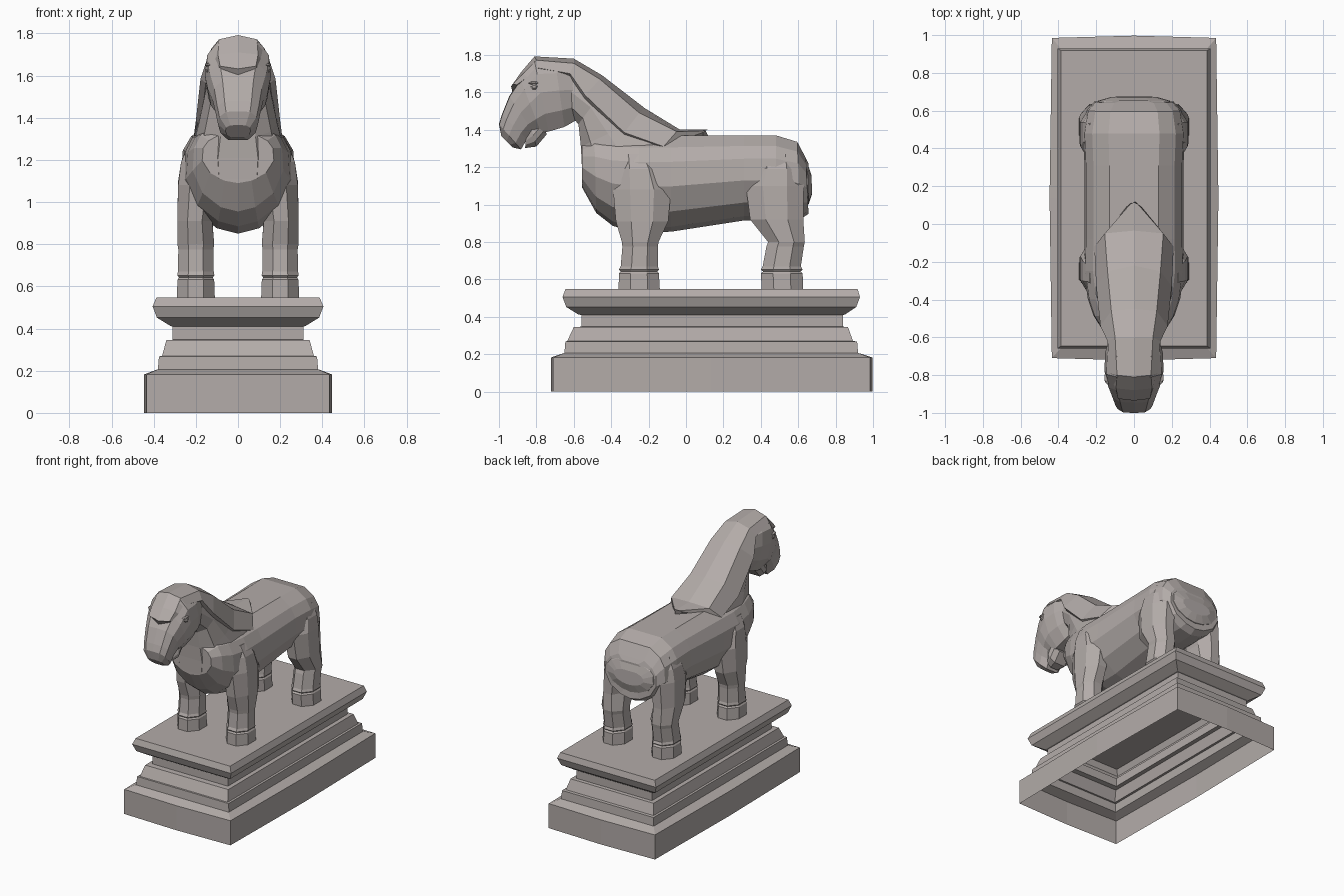
import bpy, bmesh, math
from mathutils import Vector

stone = bpy.data.materials.new("warm grey stone")
stone.diffuse_color = (0.45, 0.41, 0.395, 1)


def skin(name, rings, cap_start=True, cap_end=True, mirror=False):
    """Join closed rings of points into one flat-shaded part."""
    bm = bmesh.new()
    loops = [[bm.verts.new(p) for p in r] for r in rings]
    n = len(loops[0])
    for a, b in zip(loops, loops[1:]):
        for i in range(n):
            j = (i + 1) % n
            bm.faces.new((a[i], a[j], b[j], b[i]))
    if cap_start:
        bm.faces.new(loops[0])
    if cap_end:
        bm.faces.new(loops[-1])
    bmesh.ops.recalc_face_normals(bm, faces=bm.faces)
    me = bpy.data.meshes.new(name)
    bm.to_mesh(me)
    bm.free()
    me.materials.append(stone)
    ob = bpy.data.objects.new(name, me)
    bpy.context.collection.objects.link(ob)
    if mirror:
        ob.modifiers.new("mirror", 'MIRROR').use_mirror_merge = False
    return ob


def spans(sections, profile):
    """Rings from (bottom y, bottom z, top y, top z, half width)."""
    rings = []
    for yb, zb, yt, zt, w in sections:
        b, t = Vector((0, yb, zb)), Vector((0, yt, zt))
        right = [b.lerp(t, (v + 1) / 2) + Vector((u * w, 0, 0)) for u, v in profile]
        left = [Vector((-p.x, p.y, p.z)) for p in reversed(right) if p.x > 1e-6]
        rings.append(right + left)
    return rings


def leg(name, sections):
    """Eight-sided leg from (z, centre x, centre y, half x, half y)."""
    k = 1 / math.cos(math.pi / 8)
    rings = []
    for z, cx, cy, rx, ry in sections:
        angles = [math.pi / 8 + i * math.pi / 4 for i in range(8)]
        rings.append([(cx + k * rx * math.cos(a), cy + k * ry * math.sin(a), z) for a in angles])
    skin(name, rings, mirror=True)


# Stepped plinth, hollow underneath: (z, half width, front y, back y, side bow)
steps = [
    (0.0, 0.435, -0.71, 0.985, 0.012), (0.182, 0.435, -0.71, 0.985, 0.012),
    (0.207, 0.38, -0.65, 0.92, 0), (0.268, 0.375, -0.645, 0.915, 0),
    (0.27, 0.36, -0.635, 0.893, 0), (0.345, 0.34, -0.60, 0.866, 0),
    (0.347, 0.31, -0.56, 0.84, 0), (0.41, 0.31, -0.56, 0.84, 0),
    (0.412, 0.32, -0.575, 0.85, 0), (0.452, 0.385, -0.64, 0.91, 0),
    (0.505, 0.405, -0.66, 0.93, 0), (0.548, 0.387, -0.645, 0.918, 0),
]
rings = []
for z, w, y0, y1, b in steps:
    ym = (y0 + y1) / 2
    rings.append([(w, y0, z), (w + b, ym, z), (w, y1, z), (0, y1 + b, z),
                  (-w, y1, z), (-w - b, ym, z), (-w, y0, z), (0, y0 - b, z)])
skin("plinth", rings, cap_start=False)

# Barrel of the body, rump to chest
body_profile = [(0, -1), (0.38, -0.9), (0.78, -0.58), (1, -0.06),
                (0.97, 0.45), (0.82, 0.75), (0.5, 1)]
skin("body", spans([
    (0.65, 1.0, 0.655, 1.22, 0.13), (0.655, 0.95, 0.64, 1.25, 0.21),
    (0.61, 0.92, 0.595, 1.335, 0.25), (0.48, 0.915, 0.48, 1.37, 0.27),
    (0.31, 0.915, 0.31, 1.37, 0.262), (-0.08, 0.855, -0.08, 1.37, 0.262),
    (-0.25, 0.85, -0.25, 1.37, 0.265), (-0.39, 0.885, -0.40, 1.37, 0.245),
    (-0.48, 0.955, -0.49, 1.37, 0.215), (-0.555, 1.09, -0.555, 1.32, 0.17),
], body_profile))
# Rounded bulge closing the rump
skin("rump", spans([
    (0.60, 0.98, 0.60, 1.28, 0.22), (0.655, 1.0, 0.65, 1.22, 0.19),
    (0.675, 1.06, 0.67, 1.16, 0.12)], body_profile))

# Legs with hooves, grooves and knee bands
leg("front_legs", [
    (0.548, 0.2, -0.25, 0.09, 0.11), (0.632, 0.2, -0.252, 0.087, 0.107),
    (0.642, 0.2, -0.252, 0.08, 0.098), (0.652, 0.2, -0.252, 0.088, 0.107),
    (0.67, 0.2, -0.25, 0.085, 0.099), (0.775, 0.2, -0.245, 0.083, 0.095),
    (0.80, 0.2, -0.245, 0.087, 0.098), (0.91, 0.205, -0.235, 0.083, 0.14),
    (1.08, 0.19, -0.235, 0.094, 0.155), (1.19, 0.17, -0.25, 0.1, 0.125),
    (1.27, 0.15, -0.27, 0.085, 0.09)])
leg("hind_legs", [
    (0.548, 0.2, 0.515, 0.09, 0.11), (0.632, 0.2, 0.512, 0.087, 0.112),
    (0.642, 0.2, 0.512, 0.08, 0.1), (0.652, 0.2, 0.512, 0.088, 0.111),
    (0.67, 0.2, 0.512, 0.085, 0.102), (0.775, 0.2, 0.53, 0.083, 0.1),
    (0.80, 0.2, 0.537, 0.087, 0.098), (0.92, 0.205, 0.485, 0.083, 0.142),
    (1.10, 0.19, 0.475, 0.094, 0.155), (1.19, 0.17, 0.485, 0.1, 0.13),
    (1.27, 0.15, 0.49, 0.085, 0.1)])

# Arched neck
neck_profile = [(0.45, -1), (0.85, -0.7), (1, -0.15), (0.95, 0.5), (0.6, 0.95)]
skin("neck", spans([
    (-0.555, 1.11, 0.0, 1.30, 0.2), (-0.557, 1.21, -0.06, 1.37, 0.21),
    (-0.562, 1.31, -0.22, 1.47, 0.185), (-0.575, 1.43, -0.42, 1.64, 0.155),
    (-0.64, 1.50, -0.58, 1.74, 0.13)], neck_profile))

# Head, tapering to the muzzle
head_profile = [(0.5, -1), (0.88, -0.5), (1, 0.1), (0.93, 0.62), (0.6, 0.97), (0, 1)]
skin("head", spans([
    (-0.57, 1.46, -0.57, 1.74, 0.12), (-0.65, 1.415, -0.70, 1.77, 0.152),
    (-0.735, 1.39, -0.81, 1.77, 0.157), (-0.775, 1.385, -0.885, 1.67, 0.145),
    (-0.81, 1.38, -0.945, 1.58, 0.122), (-0.85, 1.35, -0.985, 1.48, 0.106),
    (-0.882, 1.295, -1.0, 1.43, 0.095), (-0.925, 1.305, -0.987, 1.365, 0.06),
], head_profile))
# Lower lip below the mouth slit
skin("chin", spans([
    (-0.745, 1.375, -0.78, 1.48, 0.09), (-0.80, 1.31, -0.83, 1.42, 0.088),
    (-0.86, 1.302, -0.855, 1.37, 0.06)], head_profile))

# Mane and forelock: crest (y, z), shoulder (x, y, z), hanging edge (x, y, z)
mane = [
    ((-0.935, 1.632), (0.085, -0.925, 1.645), (0.09, -0.905, 1.64)),
    ((-0.88, 1.71), (0.095, -0.87, 1.70), (0.108, -0.85, 1.68)),
    ((-0.81, 1.792), (0.09, -0.80, 1.772), (0.125, -0.79, 1.73)),
    ((-0.60, 1.78), (0.10, -0.60, 1.755), (0.14, -0.62, 1.70)),
    ((-0.45, 1.692), (0.12, -0.46, 1.67), (0.178, -0.54, 1.585)),
    ((-0.22, 1.515), (0.14, -0.25, 1.49), (0.2, -0.33, 1.385)),
    ((-0.035, 1.402), (0.155, -0.05, 1.39), (0.21, -0.12, 1.31)),
    ((0.115, 1.40), (0.02, 0.105, 1.395), (0.04, 0.09, 1.385)),
]
rings = []
for (cy, cz), s, e in mane:
    inner = (e[0] - 0.025, e[1], e[2] - 0.02)
    flip = [(-p[0], p[1], p[2]) for p in (inner, e, s)]
    rings.append([(0, cy, cz), s, e, inner, (0, cy + 0.01, cz - 0.045)] + flip)
skin("mane", rings)

# Eyes with brow ridges: rings growing outward from the cheek
for name, y, z, ry, rz in (("eyes", -0.812, 1.63, 0.022, 0.018),
                           ("brows", -0.815, 1.65, 0.03, 0.009)):
    skin(name, [[(x, y + k * ry * math.cos(i * math.pi / 3),
                  z + k * rz * math.sin(i * math.pi / 3)) for i in range(6)]
                for x, k in ((0.12, 1), (0.148, 1), (0.156, 0.5))], mirror=True)
